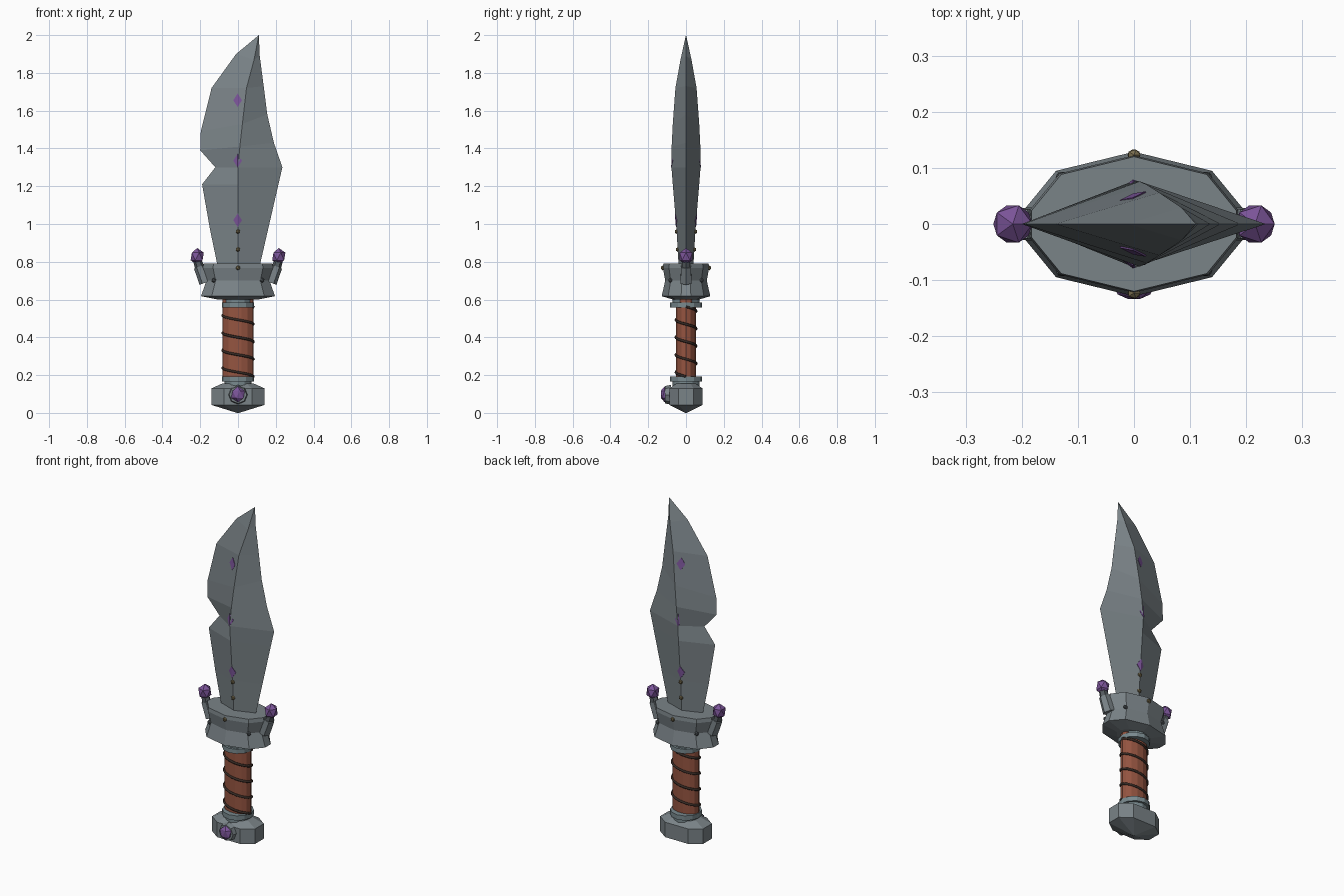
import bpy, bmesh, math
from mathutils import Vector, Matrix
from mathutils.bvhtree import BVHTree

if "Cube" in bpy.data.objects:
    bpy.data.objects.remove(bpy.data.objects["Cube"])


def material(name, rgb):
    m = bpy.data.materials.new(name)
    m.diffuse_color = (*rgb, 1)
    m.use_nodes = True
    m.node_tree.nodes["Principled BSDF"].inputs["Base Color"].default_value = m.diffuse_color
    return m


STEEL = material("steel", (0.195, 0.228, 0.245))
COLLAR = material("blue steel", (0.19, 0.25, 0.27))
GEM = material("purple gem", (0.20, 0.09, 0.32))
LEATHER = material("red leather", (0.30, 0.09, 0.052))
CORD = material("dark cord", (0.035, 0.022, 0.017))
BRASS = material("dull brass", (0.20, 0.16, 0.08))
IRON = material("dark iron", (0.09, 0.105, 0.115))


def finish(name, bm, mat):
    bmesh.ops.recalc_face_normals(bm, faces=bm.faces)
    me = bpy.data.meshes.new(name)
    bm.to_mesh(me)
    bm.free()
    me.materials.append(mat)
    ob = bpy.data.objects.new(name, me)
    bpy.context.collection.objects.link(ob)
    return ob


def loft(name, rings, mat):
    """Skin a stack of equal-length point rings and cap both ends."""
    bm = bmesh.new()
    vs = [[bm.verts.new(p) for p in r] for r in rings]
    n = len(rings[0])
    for a, b in zip(vs, vs[1:]):
        for i in range(n):
            bm.faces.new((a[i], a[(i + 1) % n], b[(i + 1) % n], b[i]))
    bm.faces.new(vs[0])
    bm.faces.new(vs[-1])
    return finish(name, bm, mat)


def stack(name, plan, levels, mat):
    """Scale one plan outline through (z, scale) levels."""
    return loft(name, [[(x * s, y * s, z) for x, y in plan] for z, s in levels], mat)


def oval(rx, ry, n):
    return [(rx * math.cos(2 * math.pi * i / n), ry * math.sin(2 * math.pi * i / n)) for i in range(n)]


def gem(name, loc, size, mat, subdiv=1):
    bm = bmesh.new()
    bmesh.ops.create_icosphere(bm, subdivisions=subdiv, radius=1)
    bmesh.ops.transform(bm, matrix=Matrix.Translation(loc) @ Matrix.Diagonal((*size, 1)), verts=bm.verts)
    return finish(name, bm, mat)


def rod(name, a, b, r1, r2, n, mat):
    """Tapered prism from point a to point b."""
    a, b = Vector(a), Vector(b)
    bm = bmesh.new()
    bmesh.ops.create_cone(bm, cap_ends=True, segments=n, radius1=r1, radius2=r2, depth=(b - a).length)
    rot = (b - a).to_track_quat('Z', 'Y').to_matrix().to_4x4()
    bmesh.ops.transform(bm, matrix=Matrix.Translation((a + b) / 2) @ rot, verts=bm.verts)
    return finish(name, bm, mat)


# Blade: rows of left edge (x, z), ridge (x, z, half thickness), right edge (x, z)
rows = [
    ((-0.10, 0.74), (0, 0.74, 0.037), (0.106, 0.74)),
    ((-0.148, 0.97), (0, 0.97, 0.050), (0.159, 0.97)),
    ((-0.19, 1.21), (0, 1.21, 0.070), (0.214, 1.21)),
    ((-0.12, 1.30), (0, 1.30, 0.077), (0.235, 1.30)),
    ((-0.20, 1.39), (0.010, 1.41, 0.076), (0.19, 1.43)),
    ((-0.197, 1.49), (0.023, 1.53, 0.070), (0.155, 1.58)),
    ((-0.14, 1.72), (0.045, 1.72, 0.056), (0.136, 1.73)),
    ((-0.01, 1.90), (0.085, 1.87, 0.029), (0.115, 1.89)),
    ((0.1095, 1.999), (0.11, 2.0, 0.0005), (0.1105, 1.999)),
]
blade = loft("blade", [[(l[0], 0, l[1]), (c[0], -c[2], c[1]), (r[0], 0, r[1]), (c[0], c[2], c[1])]
                       for l, c, r in rows], STEEL)
bm = bmesh.new()
bm.from_mesh(blade.data)
tree = BVHTree.FromBMesh(bm)
bm.free()


def depth(x, z):
    """Half thickness of the blade at a point of the front view."""
    return abs(tree.ray_cast(Vector((x, -1, z)), Vector((0, 1, 0)))[0].y)


# Diamond inlays and brass rivets on both blade faces
for side in (-1, 1):
    tag = "front" if side < 0 else "back"
    for k, z in enumerate((1.02, 1.335, 1.655)):
        bm = bmesh.new()
        pts = [(-0.002, z), (-0.025, z), (-0.002, z + 0.036), (0.021, z), (-0.002, z - 0.036)]
        v = [bm.verts.new((x, side * (depth(x, h) + 0.003), h)) for x, h in pts]
        w = [bm.verts.new((x, side * (depth(x, h) - 0.004), h)) for x, h in pts]
        for i in range(1, 5):
            j = i % 4 + 1
            bm.faces.new((v[0], v[i], v[j]))
            bm.faces.new((w[0], w[j], w[i]))
            bm.faces.new((v[i], w[i], w[j], v[j]))
        finish(f"{tag}_diamond_{k}", bm, GEM)
    for k, (y, z) in enumerate(((depth(0, 0.96), 0.96), (depth(0, 0.865), 0.865), (0.123, 0.768))):
        gem(f"{tag}_brass_rivet_{k}", (0, side * y, z), (0.013, 0.011, 0.013), BRASS)
    for x in (-0.128, 0.128):
        gem(f"{tag}_guard_rivet", (x, side * 0.083, 0.702), (0.013, 0.011, 0.013), IRON)

# Flared guard with a waist
quarter = [(0.19, 0.025), (0.135, 0.092), (0, 0.125)]
half = quarter + [(-x, y) for x, y in quarter[1::-1]]
guard_plan = half + [(x, -y) for x, y in half[::-1] if y < 0.12 or x == 0]
stack("guard", guard_plan, [(0.60, 0.55), (0.618, 1.03), (0.70, 0.88), (0.768, 0.98), (0.79, 0.96)], STEEL)

# Gem-tipped prongs on the guard ends
for s in (-1, 1):
    tag = "left" if s < 0 else "right"
    rod(f"{tag}_prong_base", (s * 0.172, 0, 0.69), (s * 0.205, 0, 0.775), 0.034, 0.03, 6, STEEL)
    rod(f"{tag}_prong_tip", (s * 0.20, 0, 0.76), (s * 0.216, 0, 0.81), 0.026, 0.022, 6, IRON)
    gem(f"{tag}_prong_gem", (s * 0.216, 0, 0.828), (0.039, 0.039, 0.045), GEM)

# Grip and its spiral cord
stack("grip", oval(0.081, 0.053, 14), [(0.17, 1), (0.61, 1)], LEATHER)
curve = bpy.data.curves.new("grip_cord", 'CURVE')
curve.dimensions = '3D'
curve.bevel_depth = 0.007
curve.bevel_resolution = 1
curve.use_fill_caps = True
sp = curve.splines.new('POLY')
steps = 80
sp.points.add(steps)
for i, p in enumerate(sp.points):
    t = i / steps * 4
    a = 2 * math.pi * t
    p.co = (0.082 * math.cos(a), 0.054 * math.sin(a), 0.562 - 0.0925 * t, 1)
curve.materials.append(CORD)
bpy.context.collection.objects.link(bpy.data.objects.new("grip_cord", curve))

# Collars at both ends of the grip
round_plan = oval(0.085, 0.085, 12)
stack("upper_collar", round_plan, [(0.558, 1), (0.584, 1)], COLLAR)
stack("upper_neck", round_plan, [(0.58, 0.84), (0.61, 0.84)], COLLAR)
stack("lower_collar", round_plan, [(0.165, 1), (0.193, 1)], COLLAR)
stack("lower_neck", round_plan, [(0.13, 0.84), (0.17, 0.84)], COLLAR)

# Pommel with a pointed underside, and its front gem in a setting
pommel_plan = [(0.14, 0.04), (0.075, 0.087), (-0.075, 0.087), (-0.14, 0.04),
               (-0.14, -0.04), (-0.075, -0.087), (0.075, -0.087), (0.14, -0.04)]
stack("pommel", pommel_plan, [(0, 0.04), (0.042, 1), (0.13, 1), (0.155, 0.6)], STEEL)
rod("pommel_setting", (0, -0.08, 0.096), (0, -0.112, 0.096), 0.052, 0.046, 8, STEEL)
gem("pommel_gem", (0, -0.113, 0.098), (0.040, 0.024, 0.042), GEM)
